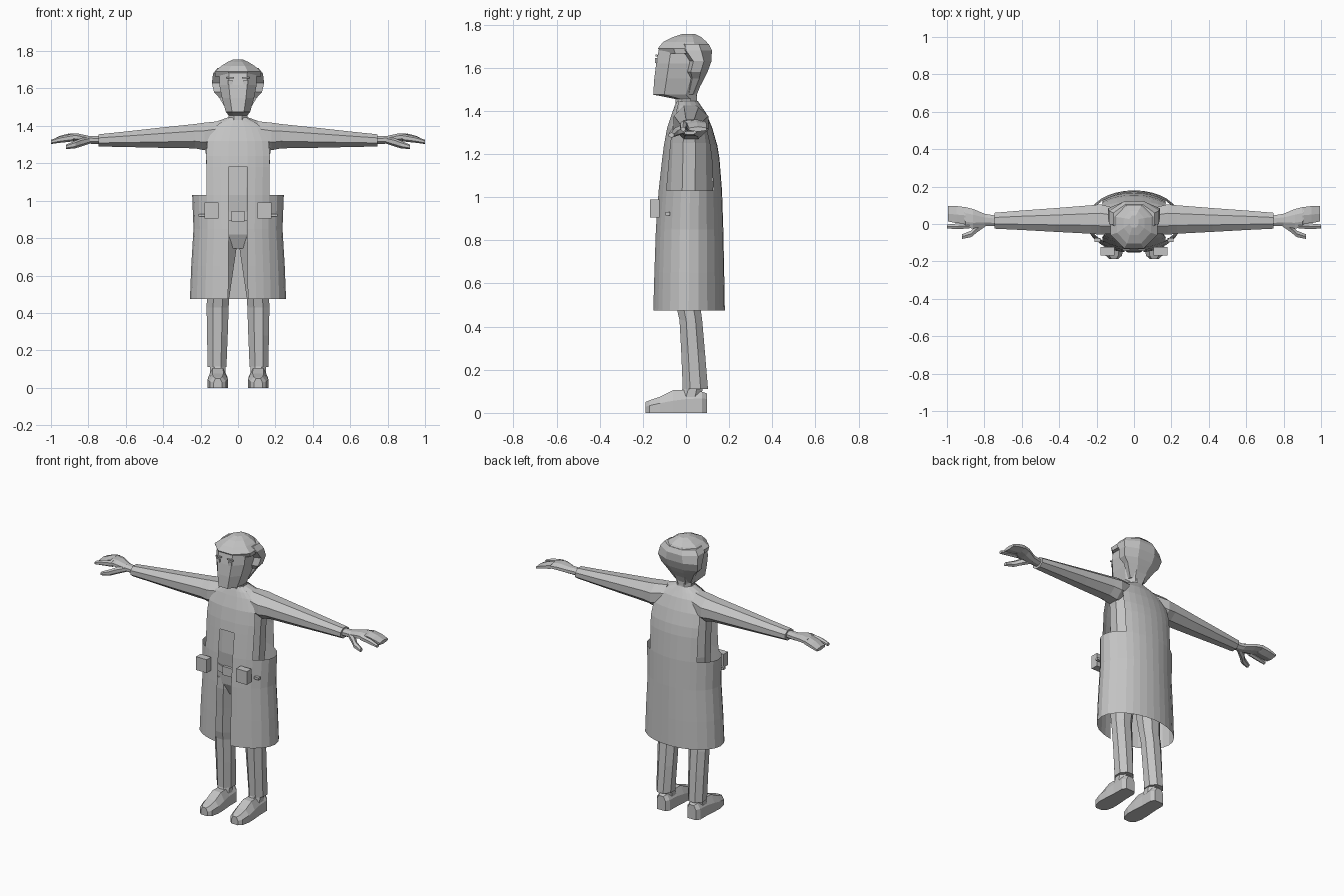
import bpy, bmesh, math

grey = bpy.data.materials.new("plain_grey")
grey.diffuse_color = (0.55, 0.55, 0.55, 1)


def make(name, verts, faces, fix_normals=True):
    me = bpy.data.meshes.new(name)
    me.from_pydata(verts, [], faces)
    if fix_normals:
        bm = bmesh.new()
        bm.from_mesh(me)
        bmesh.ops.recalc_face_normals(bm, faces=bm.faces)
        bm.to_mesh(me)
        bm.free()
    me.materials.append(grey)
    ob = bpy.data.objects.new(name, me)
    bpy.context.collection.objects.link(ob)
    return ob


def loft(name, axis, rings, n=8, side=1, power=1.0):
    """Rings are (t, u0, u1, v0, v1): bounds of a polygon at t along axis."""
    verts, faces = [], []
    k = math.cos(math.pi / n)
    for t, u0, u1, v0, v1 in rings:
        for i in range(n):
            a = 2 * math.pi * (i + 0.5) / n
            c, s = math.cos(a) / k, math.sin(a) / k
            c = math.copysign(abs(c) ** power, c)
            s = math.copysign(abs(s) ** power, s)
            u = (u0 + u1) / 2 + c * (u1 - u0) / 2
            v = (v0 + v1) / 2 + s * (v1 - v0) / 2
            x, y, z = {"x": (t, u, v), "y": (u, t, v), "z": (u, v, t)}[axis]
            verts.append((x * side, y, z))
    for r in range(len(rings) - 1):
        for i in range(n):
            j = (i + 1) % n
            faces.append((r * n + i, r * n + j, r * n + n + j, r * n + n + i))
    last = (len(rings) - 1) * n
    faces += [tuple(range(n)), tuple(range(last, last + n))]
    return make(name, verts, faces)


def upright(name, rings, n=8, power=1.0):
    """Symmetric loft: rings are (z, half_width, y_front, y_back)."""
    return loft(name, "z", [(z, -w, w, a, b) for z, w, a, b in rings], n, 1, power)


def box(name, x0, x1, y0, y1, z0, z1):
    v = [(x, y, z) for x in (x0, x1) for y in (y0, y1) for z in (z0, z1)]
    f = [(0, 1, 3, 2), (4, 6, 7, 5), (0, 4, 5, 1), (2, 3, 7, 6), (0, 2, 6, 4), (1, 5, 7, 3)]
    return make(name, v, f)


# Body under the coat
upright("torso", [
    (0.745, 0.10, -0.045, 0.06), (0.82, 0.165, -0.08, 0.09), (0.93, 0.16, -0.09, 0.095),
    (1.03, 0.163, -0.10, 0.125), (1.25, 0.172, -0.09, 0.12), (1.33, 0.185, -0.075, 0.105),
    (1.395, 0.16, -0.055, 0.085), (1.425, 0.11, -0.045, 0.065), (1.445, 0.055, -0.04, 0.05)], 12)
upright("belt", [(0.895, 0.168, -0.098, 0.102), (0.94, 0.168, -0.098, 0.102)], 12)
box("buckle", -0.035, 0.035, -0.108, -0.09, 0.89, 0.945)
upright("neck", [(1.42, 0.055, -0.05, 0.055), (1.45, 0.05, -0.048, 0.05), (1.48, 0.05, -0.048, 0.05)])

# Coat: open sheet with a front gap and arm holes
half = [11.8, 22, 32.5, 43, 59, 74, 90, 106, 121, 137, 148, 158, 169, 180]
angles = half + [360 - a for a in reversed(half[:-1])]
rows = [(0.475, 0.257, -0.155, 0.18), (0.65, 0.25, -0.15, 0.177), (0.85, 0.238, -0.143, 0.173),
        (1.03, 0.245, -0.13, 0.167), (1.18, 0.247, -0.113, 0.155), (1.24, 0.25, -0.105, 0.145),
        (1.32, 0.24, -0.09, 0.122), (1.39, 0.19, -0.066, 0.093), (1.42, 0.13, -0.055, 0.072),
        (1.445, 0.065, -0.045, 0.055)]
n = len(angles)
verts = [(w * math.sin(math.radians(a)), (f + b) / 2 - (b - f) / 2 * math.cos(math.radians(a)), z)
         for z, w, f, b in rows for a in angles]
faces = []
for r in range(len(rows) - 1):
    for i in range(n):
        j = (i + 1) % n
        front_gap = i == n - 1 and rows[r][0] < 1.17
        mid = (angles[i] + angles[j]) / 2
        at_side = 43 < mid < 137 or 223 < mid < 317
        if front_gap or (i != n - 1 and at_side and rows[r][0] > 1.02):
            continue
        faces.append((r * n + i, r * n + j, r * n + n + j, r * n + n + i))
used = sorted({v for f in faces for v in f})
index = {v: k for k, v in enumerate(used)}
make("coat", [verts[v] for v in used], [tuple(index[v] for v in f) for f in faces], False)

# Head and hair
upright("head", [
    (1.455, 0.05, -0.05, 0.045), (1.475, 0.065, -0.152, 0.05), (1.55, 0.086, -0.147, 0.08),
    (1.62, 0.10, -0.138, 0.095), (1.69, 0.10, -0.125, 0.10), (1.73, 0.06, -0.07, 0.06)], 8, 0.8)
upright("hair_back", [
    (1.475, 0.055, 0.0, 0.045), (1.55, 0.10, 0.005, 0.085), (1.58, 0.128, -0.01, 0.10),
    (1.63, 0.14, 0.0, 0.118), (1.68, 0.133, -0.05, 0.12), (1.71, 0.11, -0.05, 0.105)], 8)
upright("hair_top", [
    (1.665, 0.122, -0.115, 0.11), (1.69, 0.125, -0.13, 0.115), (1.72, 0.09, -0.105, 0.095),
    (1.742, 0.055, -0.06, 0.07), (1.755, 0.025, -0.02, 0.045)], 8)

for s, tag in ((1, "left"), (-1, "right")):
    def mirrored_box(name, x0, x1, *rest):
        box(f"{tag}_{name}", *sorted((x0 * s, x1 * s)), *rest)

    def limb(name, axis, rings, n=8):
        loft(f"{tag}_{name}", axis, rings, n, s)

    # Face details
    mirrored_box("eye", 0.03, 0.053, -0.143, -0.135, 1.622, 1.645)
    mirrored_box("eyebrow", 0.022, 0.062, -0.141, -0.133, 1.653, 1.661)
    # Coat pocket box and belt stud
    mirrored_box("pocket", 0.105, 0.18, -0.168, -0.122, 0.905, 0.99)
    mirrored_box("belt_stud", 0.18, 0.212, -0.095, -0.075, 0.915, 0.93)
    # Sleeve
    limb("sleeve", "x", [
        (0.10, -0.05, 0.085, 1.29, 1.425), (0.18, -0.057, 0.105, 1.27, 1.417),
        (0.23, -0.052, 0.10, 1.28, 1.41), (0.42, -0.042, 0.085, 1.283, 1.39),
        (0.60, -0.032, 0.072, 1.287, 1.37), (0.745, -0.025, 0.06, 1.29, 1.355)])
    # Hand with fingers, index finger and thumb
    limb("hand", "x", [
        (0.74, -0.01, 0.045, 1.303, 1.345), (0.80, -0.012, 0.055, 1.305, 1.347),
        (0.86, -0.024, 0.08, 1.318, 1.36), (0.90, -0.02, 0.09, 1.323, 1.358),
        (0.91, 0.004, 0.091, 1.322, 1.356)])
    limb("fingers", "x", [
        (0.90, 0.002, 0.09, 1.323, 1.358), (0.95, 0.005, 0.096, 1.314, 1.345),
        (0.995, 0.014, 0.096, 1.305, 1.325)], 6)
    limb("index_finger", "x", [
        (0.88, -0.024, 0.005, 1.32, 1.355), (0.95, -0.027, 0.002, 1.312, 1.342),
        (1.0, -0.024, -0.003, 1.305, 1.324)], 6)
    limb("thumb", "x", [
        (0.79, -0.01, 0.02, 1.308, 1.34), (0.84, -0.045, -0.005, 1.292, 1.33),
        (0.87, -0.07, -0.035, 1.283, 1.318), (0.92, -0.08, -0.055, 1.277, 1.298)], 6)
    # Trouser leg, ankle and shoe
    limb("trouser_leg", "z", [
        (0.11, 0.062, 0.163, -0.015, 0.102), (0.28, 0.055, 0.165, -0.022, 0.088),
        (0.43, 0.05, 0.168, -0.03, 0.075), (0.48, 0.047, 0.166, -0.042, 0.068),
        (0.65, 0.022, 0.168, -0.06, 0.075), (0.78, 0.003, 0.168, -0.075, 0.085),
        (0.85, 0.003, 0.16, -0.075, 0.085)])
    limb("ankle", "z", [(0.07, 0.068, 0.15, -0.03, 0.07), (0.13, 0.068, 0.15, -0.01, 0.08)])
    # Shoe outline points: y, half width, top height, instep height
    prof = [(0.098, 0.03, 0.085, 0.09), (0.075, 0.046, 0.09, 0.098), (0.0, 0.047, 0.085, 0.105),
            (-0.06, 0.052, 0.075, 0.105), (-0.12, 0.054, 0.06, 0.075),
            (-0.17, 0.043, 0.045, 0.058), (-0.188, 0.022, 0.038, 0.05)]
    pts, quads = [], []
    for y, w, top, instep in prof:
        for dx, z in ((-w, 0), (w, 0), (w, top * 0.75), (w * 0.55, instep),
                      (-w * 0.55, instep), (-w, top * 0.75)):
            pts.append((s * (0.108 + dx), y, z))
    for r in range(len(prof) - 1):
        quads += [(r * 6 + i, r * 6 + (i + 1) % 6, r * 6 + 6 + (i + 1) % 6, r * 6 + 6 + i)
                  for i in range(6)]
    end = len(pts) - 6
    make(f"{tag}_shoe", pts, quads + [tuple(range(6)), tuple(range(end, end + 6))])
